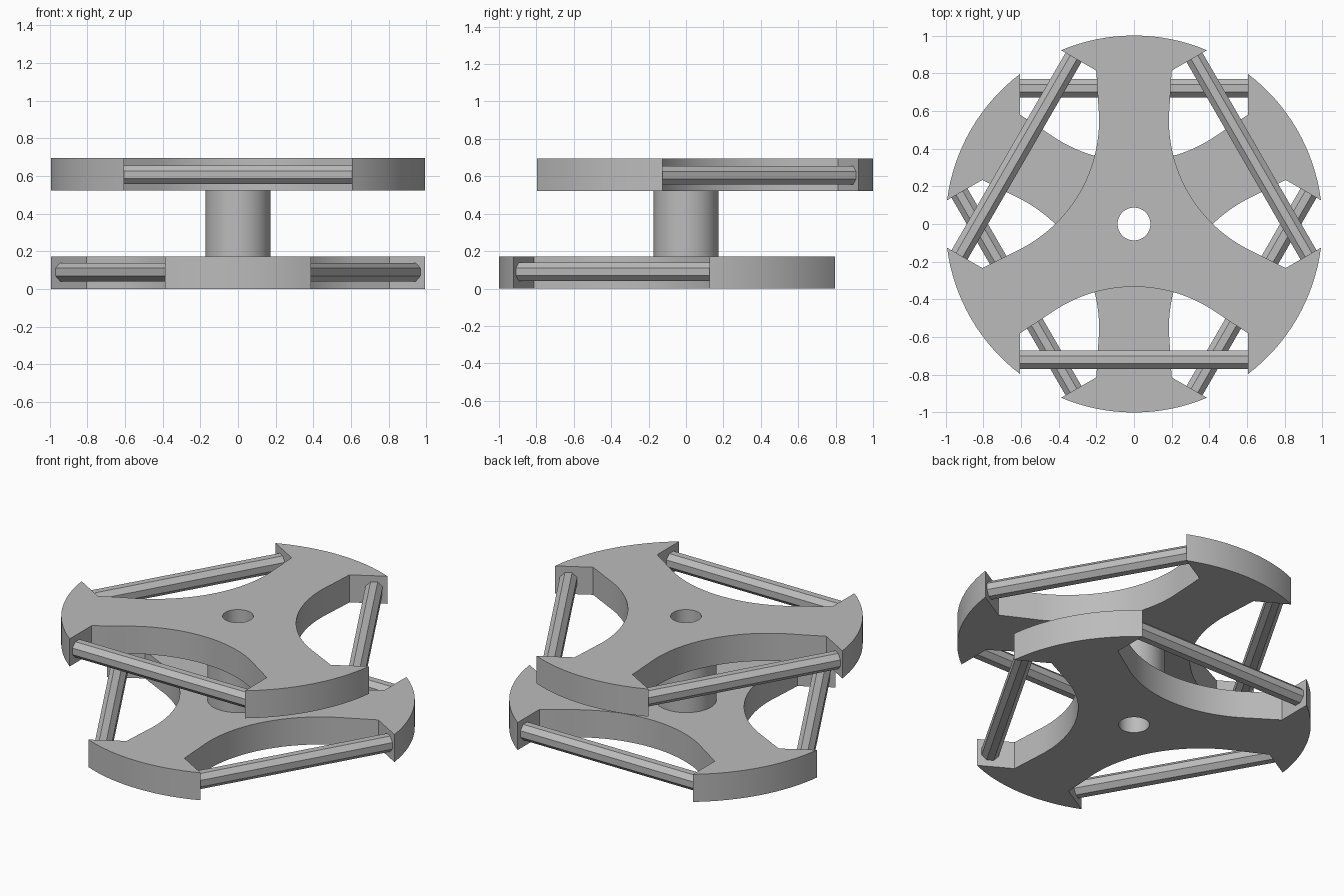
import bpy, bmesh
from math import sin, cos, pi, radians, sqrt, atan2
from mathutils import Matrix, Vector

if "Cube" in bpy.data.objects:
    bpy.data.objects.remove(bpy.data.objects["Cube"])

PLATE, GAP = 0.172, 0.35
NOTCH_X, RIM_Y = 0.605, -0.796
HOLE_R, SHAFT_R = 0.087, 0.173

grey = bpy.data.materials.new("plain_grey")
grey.use_nodes = True
grey.diffuse_color = (0.5, 0.5, 0.5, 1)
grey.node_tree.nodes["Principled BSDF"].inputs["Base Color"].default_value = (0.5, 0.5, 0.5, 1)


def circle(r, n=64):
    return [(r * cos(2 * pi * i / n), r * sin(2 * pi * i / n)) for i in range(n)]


def finish(obj, angle):
    obj.data.materials.clear()
    obj.data.materials.append(grey)
    bpy.ops.object.select_all(action="DESELECT")
    obj.select_set(True)
    bpy.context.view_layer.objects.active = obj
    bpy.ops.object.shade_smooth_by_angle(angle=radians(angle))


def extrude_loops(name, loops, z0, height):
    """Fill an outline (later loops are holes) and extrude it upwards."""
    curve = bpy.data.curves.new(name, "CURVE")
    curve.dimensions, curve.fill_mode = "2D", "BOTH"
    curve.extrude = height / 2
    for loop in loops:
        spline = curve.splines.new("POLY")
        spline.points.add(len(loop) - 1)
        for point, (x, y) in zip(spline.points, loop):
            point.co = (x, y, 0, 1)
        spline.use_cyclic_u = True
    helper = bpy.data.objects.new(name + "_outline", curve)
    bpy.context.collection.objects.link(helper)
    bpy.context.view_layer.update()
    graph = bpy.context.evaluated_depsgraph_get()
    mesh = bpy.data.meshes.new_from_object(helper.evaluated_get(graph))
    bpy.data.objects.remove(helper)
    bm = bmesh.new()
    bm.from_mesh(mesh)
    bmesh.ops.remove_doubles(bm, verts=bm.verts, dist=0.0005)
    bmesh.ops.recalc_face_normals(bm, faces=bm.faces)
    bmesh.ops.translate(bm, verts=bm.verts, vec=(0, 0, z0 + height / 2))
    bm.to_mesh(mesh)
    bm.free()
    obj = bpy.data.objects.new(name, mesh)
    bpy.context.collection.objects.link(obj)
    finish(obj, 25)


def plate_outline():
    """Three arms: a scooped notch and a round rim, repeated by rotation."""
    r, reach = 0.77, 0.45
    notch = [(-NOTCH_X, RIM_Y), (-NOTCH_X, -0.58)]
    for i in range(25):
        x = reach * (i / 12 - 1)
        notch.append((x, sqrt(r * r - x * x) - r - 0.333))
    notch += [(NOTCH_X, -0.58), (NOTCH_X, RIM_Y)]
    start = atan2(RIM_Y, NOTCH_X)
    end = atan2(RIM_Y, -NOTCH_X) + 2 * pi / 3
    rim = [(cos(a), sin(a)) for a in (start + (end - start) * i / 16 for i in range(1, 16))]
    points = []
    for k in range(3):
        turn = Matrix.Rotation(k * 2 * pi / 3, 2)
        points += [tuple(turn @ Vector(p)) for p in notch + rim]
    return points


def add_rod(name, z, angle):
    """Eight-sided bar spanning one notch from wall to wall."""
    bm = bmesh.new()
    bmesh.ops.create_cone(bm, cap_ends=True, segments=8, radius1=0.053, radius2=0.053,
                          depth=2 * NOTCH_X)
    place = (Matrix.Rotation(angle, 4, "Z") @ Matrix.Translation((0, -0.72, z))
             @ Matrix.Rotation(pi / 2, 4, "Y") @ Matrix.Rotation(pi / 8, 4, "Z"))
    bmesh.ops.transform(bm, matrix=place, verts=bm.verts)
    mesh = bpy.data.meshes.new(name)
    bm.to_mesh(mesh)
    bm.free()
    obj = bpy.data.objects.new(name, mesh)
    bpy.context.collection.objects.link(obj)
    finish(obj, 10)


# Plates, the lower one turned half a turn
outline = plate_outline()
top_z = PLATE + GAP
extrude_loops("upper_plate", [outline, circle(HOLE_R)], top_z, PLATE)
extrude_loops("lower_plate", [[(-x, -y) for x, y in outline], circle(HOLE_R)], 0, PLATE)

# Hollow shaft between the plates
extrude_loops("shaft", [circle(SHAFT_R), circle(HOLE_R)], PLATE, GAP)

# Bars across the notches
for k in range(3):
    add_rod(f"upper_rod_{k + 1}", top_z + 0.084, k * 2 * pi / 3)
    add_rod(f"lower_rod_{k + 1}", 0.09, pi + k * 2 * pi / 3)
